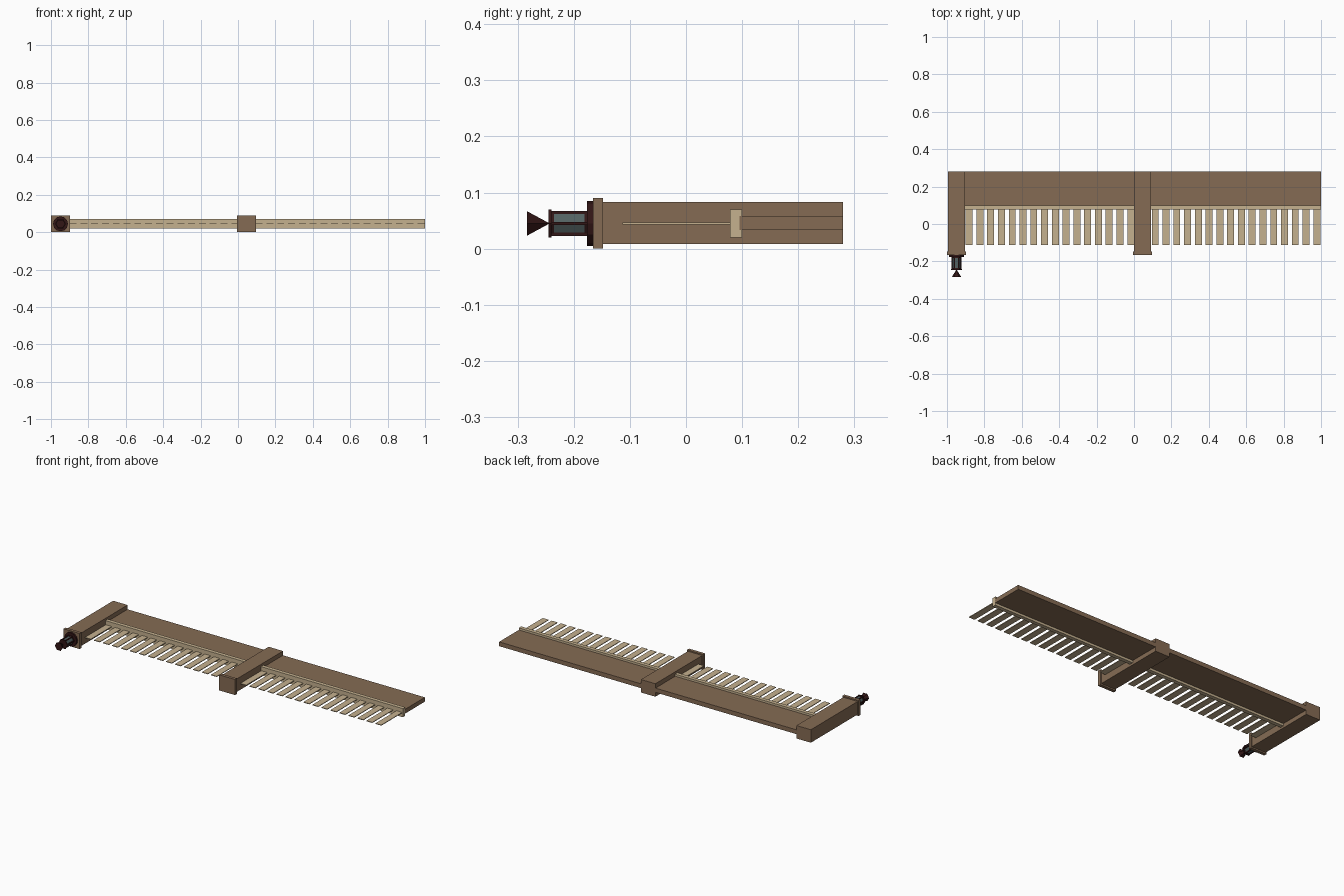
import bpy, math

if "Cube" in bpy.data.objects:
    bpy.data.objects.remove(bpy.data.objects["Cube"])

def mat(name, c):
    m = bpy.data.materials.new(name)
    m.diffuse_color = (*c, 1)
    m.use_nodes = True
    m.node_tree.nodes["Principled BSDF"].inputs["Base Color"].default_value = m.diffuse_color
    return m

BROWN = mat("brown wood", (0.235, 0.148, 0.088))
CREAM = mat("pale wood", (0.56, 0.44, 0.275))
DARK = mat("dark iron", (0.032, 0.008, 0.008))
GLASS = mat("grey glass", (0.085, 0.12, 0.12))
ZC = 0.045

def finish(o, name, m):
    o.name = name
    o.data.materials.append(m)
    return o

def box(name, x, y, z, m):
    bpy.ops.mesh.primitive_cube_add(size=1, location=[sum(p) / 2 for p in (x, y, z)])
    o = bpy.context.object
    o.scale = [p[1] - p[0] for p in (x, y, z)]
    bpy.ops.object.transform_apply(location=False, rotation=False, scale=True)
    return finish(o, name, m)

# frustum along the y axis, pointing to -y, with a corner on the +x side
def prism(name, x, y0, y1, r0, r1, n, m):
    bpy.ops.mesh.primitive_cone_add(vertices=n, radius1=r0, radius2=r1, depth=y0 - y1,
                                    location=(x, (y0 + y1) / 2, ZC),
                                    rotation=(math.pi / 2, 0, math.pi))
    o = bpy.context.object
    # spin about own axis so that corners sit at +x / -x
    for v in o.data.vertices:
        a = math.atan2(v.co.y, v.co.x) + math.pi / 2
        r = math.hypot(v.co.x, v.co.y)
        v.co.x, v.co.y = r * math.cos(a), r * math.sin(a)
    return finish(o, name, m)

# two bays, each with a beam, end cap, board, rail and slats
for i, cx in enumerate((-0.949, 0.046)):
    s = "left" if i == 0 else "middle"
    end = (-0.001, 1.0)[i]
    start = cx + 0.046
    box(s + "_beam", (cx - 0.046, start), (-0.15, 0.28), (0.008, 0.083), BROWN)
    box(s + "_beam_cap", (cx - 0.051, cx + 0.051), (-0.166, -0.148), (0, 0.09), BROWN)
    box(s + "_board", (start, end), (0.095, 0.28), (0.033, 0.058), BROWN)
    box(s + "_rail", (start, end), (0.078, 0.1), (0.02, 0.07), CREAM)
    for k in range(16):
        x = cx + 0.049 + k * 0.0576
        box(f"{s}_slat_{k}", (x, min(x + 0.037, 1.0)), (-0.113, 0.08), (0.043, 0.047), CREAM)

# lantern on the end of the left beam
LX = -0.949
prism("lantern_flange", LX, -0.166, -0.176, 0.04, 0.04, 12, DARK)
prism("lantern_glass", LX, -0.175, -0.241, 0.0225, 0.0225, 6, GLASS)
prism("lantern_ring", LX, -0.24, -0.245, 0.029, 0.029, 6, DARK)
prism("lantern_tip", LX, -0.243, -0.283, 0.025, 0.0, 6, DARK)
for k in range(6):
    a = k * math.pi / 3
    x, z = LX + 0.0225 * math.cos(a), ZC + 0.0225 * math.sin(a)
    box(f"lantern_post_{k}", (x - 0.003, x + 0.003), (-0.243, -0.172), (z - 0.003, z + 0.003), DARK)
for k, y in enumerate((-0.178, -0.238)):
    prism(f"lantern_band_{k}", LX, y + 0.003, y - 0.003, 0.0245, 0.0245, 6, DARK)
